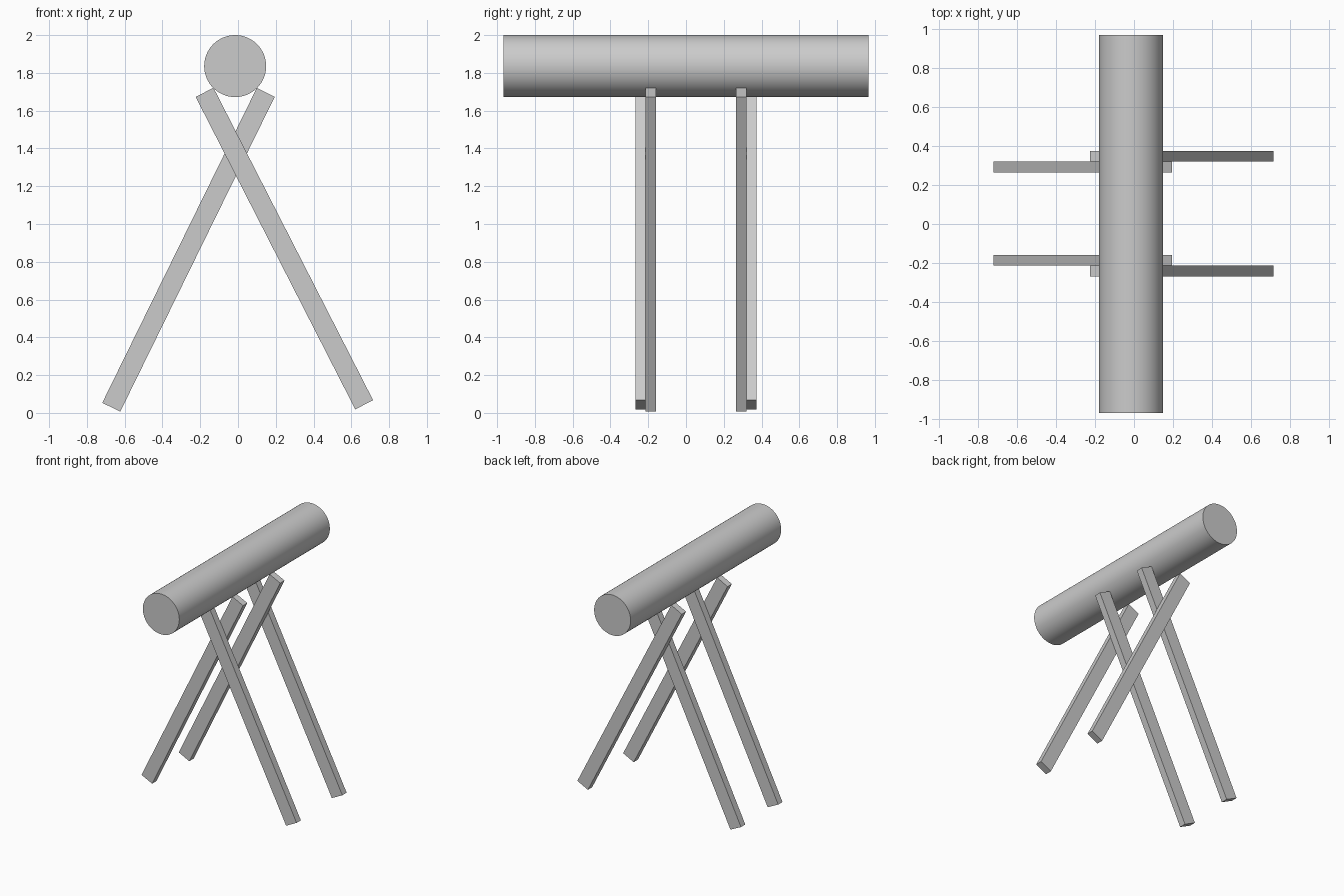
import bpy, math
from mathutils import Vector

cube = bpy.data.objects.get("Cube")
if cube:
    bpy.data.objects.remove(cube, do_unlink=True)

# Single grey colour
grey = bpy.data.materials.new("plain grey")
grey.use_nodes = True
colour = (0.6, 0.6, 0.6, 1)
grey.diffuse_color = colour
grey.node_tree.nodes["Principled BSDF"].inputs["Base Color"].default_value = colour


def beam(name, foot, head, y, width=0.106, depth=0.055):
    """Square-ended plank leaning in the XZ plane from foot to head."""
    a, b = Vector((foot[0], y, foot[1])), Vector((head[0], y, head[1]))
    axis = b - a
    bpy.ops.mesh.primitive_cube_add(size=1, location=(a + b) / 2)
    obj = bpy.context.object
    obj.name = name
    obj.rotation_euler.y = math.atan2(axis.x, axis.z)
    obj.scale = (width, depth, axis.length)
    bpy.ops.object.transform_apply(location=False, rotation=False, scale=True)
    obj.data.materials.append(grey)


# Round log lying front to back
bpy.ops.mesh.primitive_cylinder_add(vertices=64, radius=0.164, depth=1.934,
                                    location=(-0.015, 0, 1.836),
                                    rotation=(math.pi / 2, 0, 0))
log = bpy.context.object
log.name = "log"
log.data.materials.append(grey)
bpy.ops.object.shade_smooth_by_angle(angle=math.radians(40))

# Two crossed pairs of legs, planks side by side
left_foot, left_head = (0.668, 0.043), (-0.177, 1.697)
right_foot, right_head = (-0.671, 0.03), (0.147, 1.697)
for place, left_y, right_y in (("front", -0.241, -0.186), ("back", 0.347, 0.292)):
    beam(place + "_left_leg", left_foot, left_head, left_y)
    beam(place + "_right_leg", right_foot, right_head, right_y)
